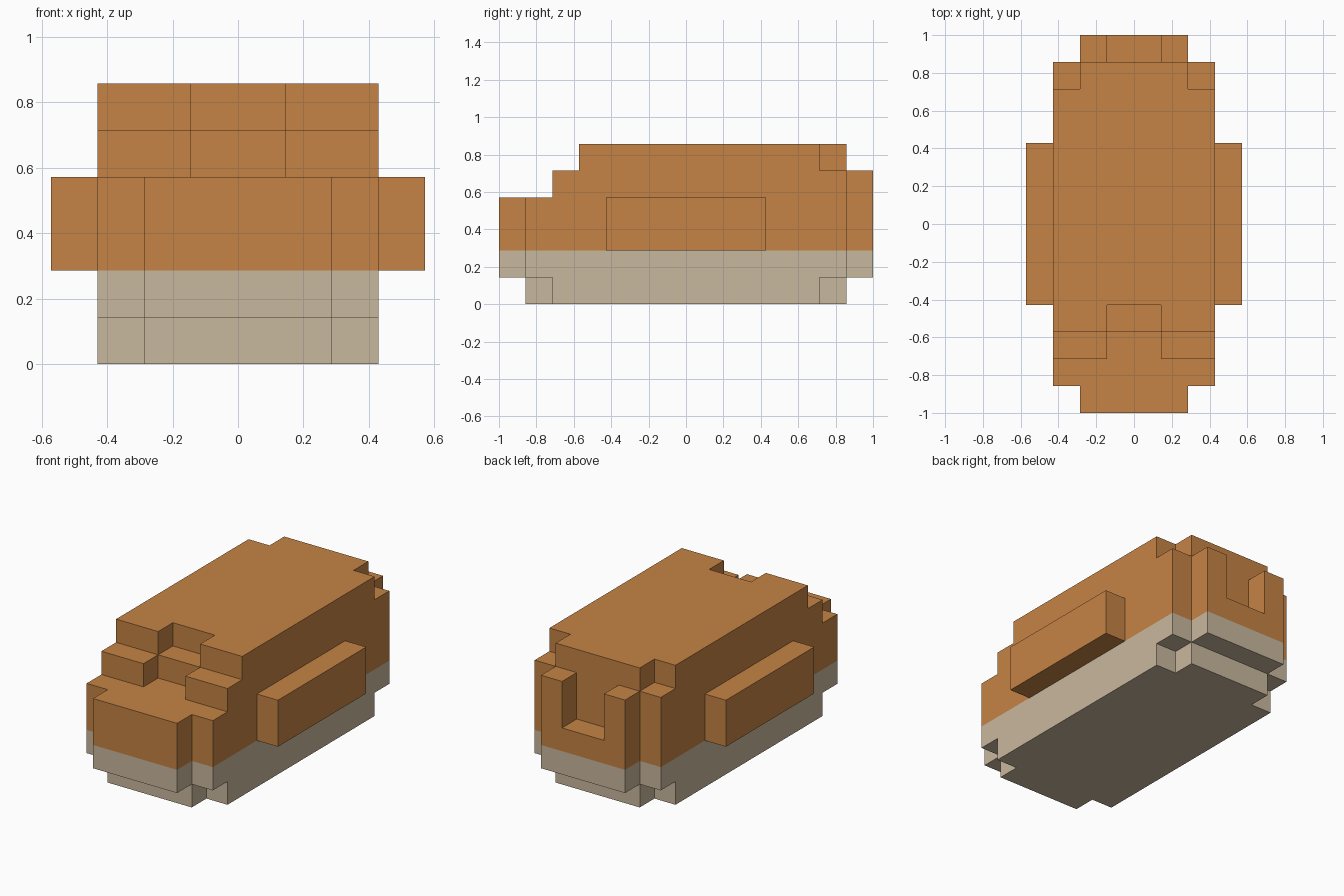
import bpy
import bmesh
from itertools import product
from mathutils import Vector

UNIT = 1 / 7  # edge length of one block

cube = bpy.data.objects.get("Cube")
if cube:
    bpy.data.objects.remove(cube, do_unlink=True)


def material(name, colour):
    mat = bpy.data.materials.new(name)
    mat.use_nodes = True
    mat.diffuse_color = colour
    mat.node_tree.nodes["Principled BSDF"].inputs["Base Color"].default_value = colour
    return mat


def box(x0, x1, y0, y1, z0, z1):
    """Set of block cells in a box."""
    return set(product(range(x0, x1), range(y0, y1), range(z0, z1)))


def both_sides(cells):
    """Cells plus their mirror image across x = 0."""
    return cells | {(-x - 1, y, z) for x, y, z in cells}


orange = material("orange", (0.558, 0.227, 0.06, 1))
tan = material("tan", (0.584, 0.479, 0.337, 1))

# Lower body with its bottom corners cut away
bottom_corners = both_sides(box(2, 3, -6, -5, 0, 1) | box(2, 3, 5, 6, 0, 1))
lower_body = box(-3, 3, -6, 6, 0, 2) - bottom_corners

# Stepped top with a recess at the front and clipped rear corners
steps = box(-3, 3, -5, 6, 4, 5) | box(-3, 3, -4, 6, 5, 6)
front_recess = box(-1, 1, -5, -4, 4, 5) | box(-1, 1, -4, -3, 5, 6)
stepped_top = steps - front_recess - both_sides(box(2, 3, 5, 6, 5, 6))

# Rear block with a central notch
rear_block = box(-2, 2, 6, 7, 2, 5) - box(-1, 1, 6, 7, 3, 5)

parts = {
    "lower_body": (lower_body, tan),
    "front_bumper": (box(-2, 2, -7, -6, 1, 2), tan),
    "rear_bumper": (box(-2, 2, 6, 7, 1, 2), tan),
    "upper_body": (box(-3, 3, -6, 6, 2, 4), orange),
    "front_block": (box(-2, 2, -7, -6, 2, 4), orange),
    "rear_block": (rear_block, orange),
    "stepped_top": (stepped_top, orange),
    "left_side_block": (box(3, 4, -3, 3, 2, 4), orange),
    "right_side_block": (box(-4, -3, -3, 3, 2, 4), orange),
}
solid = set().union(*(cells for cells, mat in parts.values()))


def build(name, cells, mat):
    """Make the outer faces of a part, leaving out those hidden by neighbours."""
    bm = bmesh.new()
    for cell in cells:
        for axis, side in product(range(3), (-1, 1)):
            normal = Vector((0, 0, 0))
            normal[axis] = side
            if tuple(int(c + n) for c, n in zip(cell, normal)) in solid:
                continue
            u, v = Vector((0, 0, 0)), Vector((0, 0, 0))
            u[(axis + 1) % 3] = 0.5
            v[(axis + 2) % 3] = 0.5 * side
            centre = Vector(cell) + Vector((0.5, 0.5, 0.5)) + normal / 2
            corners = (centre - u - v, centre + u - v, centre + u + v, centre - u + v)
            bm.faces.new([bm.verts.new(p * UNIT) for p in corners])
    # Merge the block faces into large flat panels
    bmesh.ops.remove_doubles(bm, verts=bm.verts[:], dist=0.001)
    bmesh.ops.dissolve_limit(bm, angle_limit=0.01, verts=bm.verts[:], edges=bm.edges[:])
    mesh = bpy.data.meshes.new(name)
    bm.to_mesh(mesh)
    bm.free()
    mesh.materials.append(mat)
    bpy.context.collection.objects.link(bpy.data.objects.new(name, mesh))


for name, (cells, mat) in parts.items():
    build(name, cells, mat)
